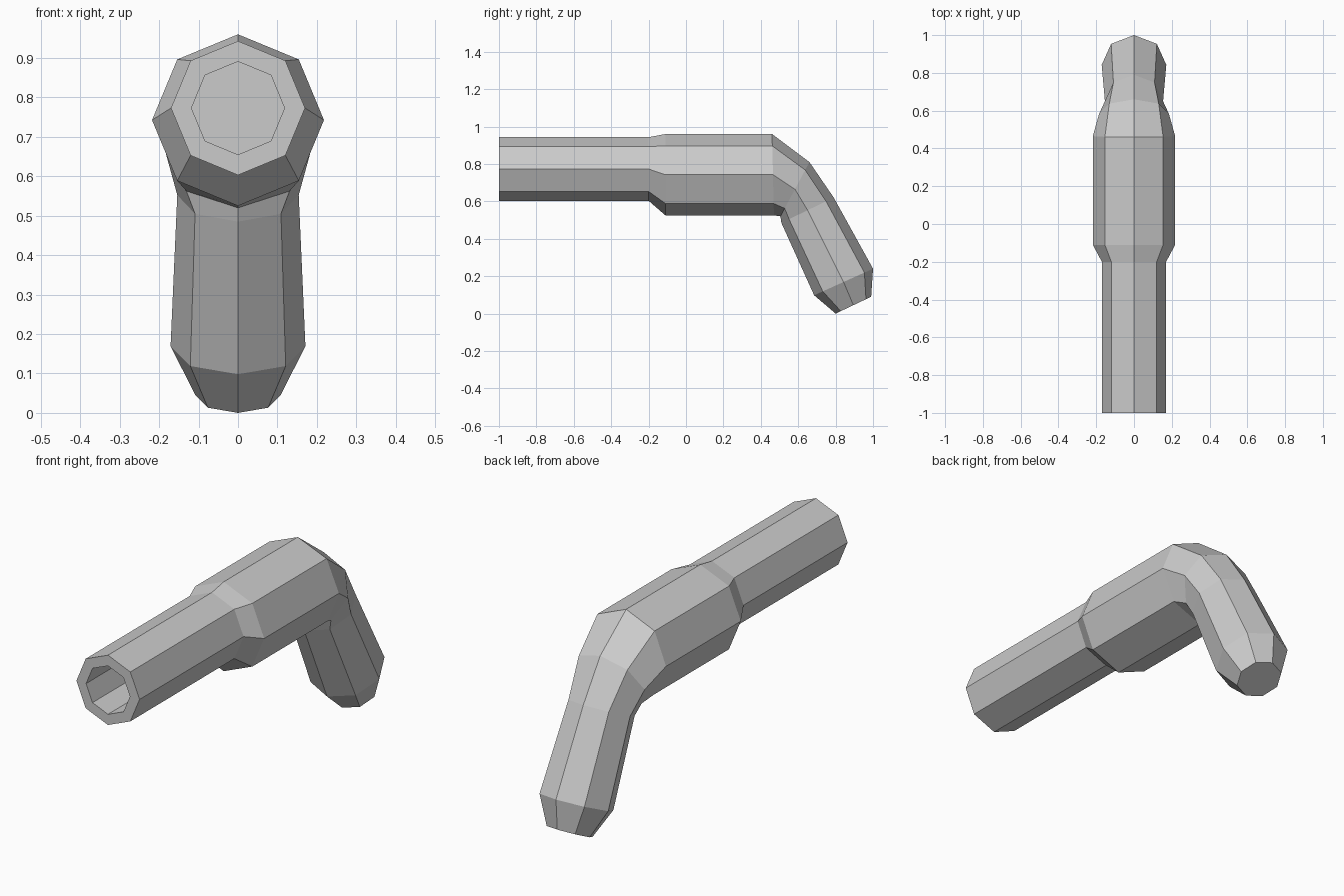
import bpy, bmesh, math

if "Cube" in bpy.data.objects:
    bpy.data.objects.remove(bpy.data.objects["Cube"])

SIDES = 8
# Each section: half width in x, lowest/front ridge point (y, z), highest/back ridge point (y, z)
sections = [
    (0.118, (-0.25, 0.655), (-0.25, 0.891)),  # bottom of the bore
    (0.118, (-1.00, 0.655), (-1.00, 0.891)),  # bore mouth
    (0.170, (-1.00, 0.603), (-1.00, 0.943)),  # muzzle rim
    (0.170, (-0.20, 0.603), (-0.20, 0.943)),  # end of barrel
    (0.218, (-0.11, 0.525), (-0.11, 0.960)),  # front of body
    (0.218, (0.47, 0.525), (0.46, 0.960)),    # back of body
    (0.185, (0.505, 0.520), (0.66, 0.810)),   # bend
    (0.154, (0.51, 0.485), (0.79, 0.620)),    # top of grip
    (0.171, (0.685, 0.098), (1.00, 0.240)),   # bottom of grip
    (0.108, (0.80, 0.000), (0.99, 0.090)),    # grip end cap
]


def add_ring(bm, half_width, low, high):
    cy, cz = (low[0] + high[0]) / 2, (low[1] + high[1]) / 2
    dy, dz = (high[0] - low[0]) / 2, (high[1] - low[1]) / 2
    angles = [2 * math.pi * i / SIDES for i in range(SIDES)]
    return [bm.verts.new((half_width * math.sin(a),
                          cy + dy * math.cos(a),
                          cz + dz * math.cos(a))) for a in angles]


# Loft the octagonal sections into one continuous hollow-ended tube
bm = bmesh.new()
rings = [add_ring(bm, *s) for s in sections]
for a, b in zip(rings, rings[1:]):
    for i in range(SIDES):
        j = (i + 1) % SIDES
        bm.faces.new((a[i], a[j], b[j], b[i]))

# Close the bore and the grip end
bm.faces.new(rings[0])
bm.faces.new(rings[-1])
bmesh.ops.recalc_face_normals(bm, faces=bm.faces)

mesh = bpy.data.meshes.new("barrel_and_grip")
bm.to_mesh(mesh)
bm.free()
obj = bpy.data.objects.new("barrel_and_grip", mesh)
bpy.context.collection.objects.link(obj)
